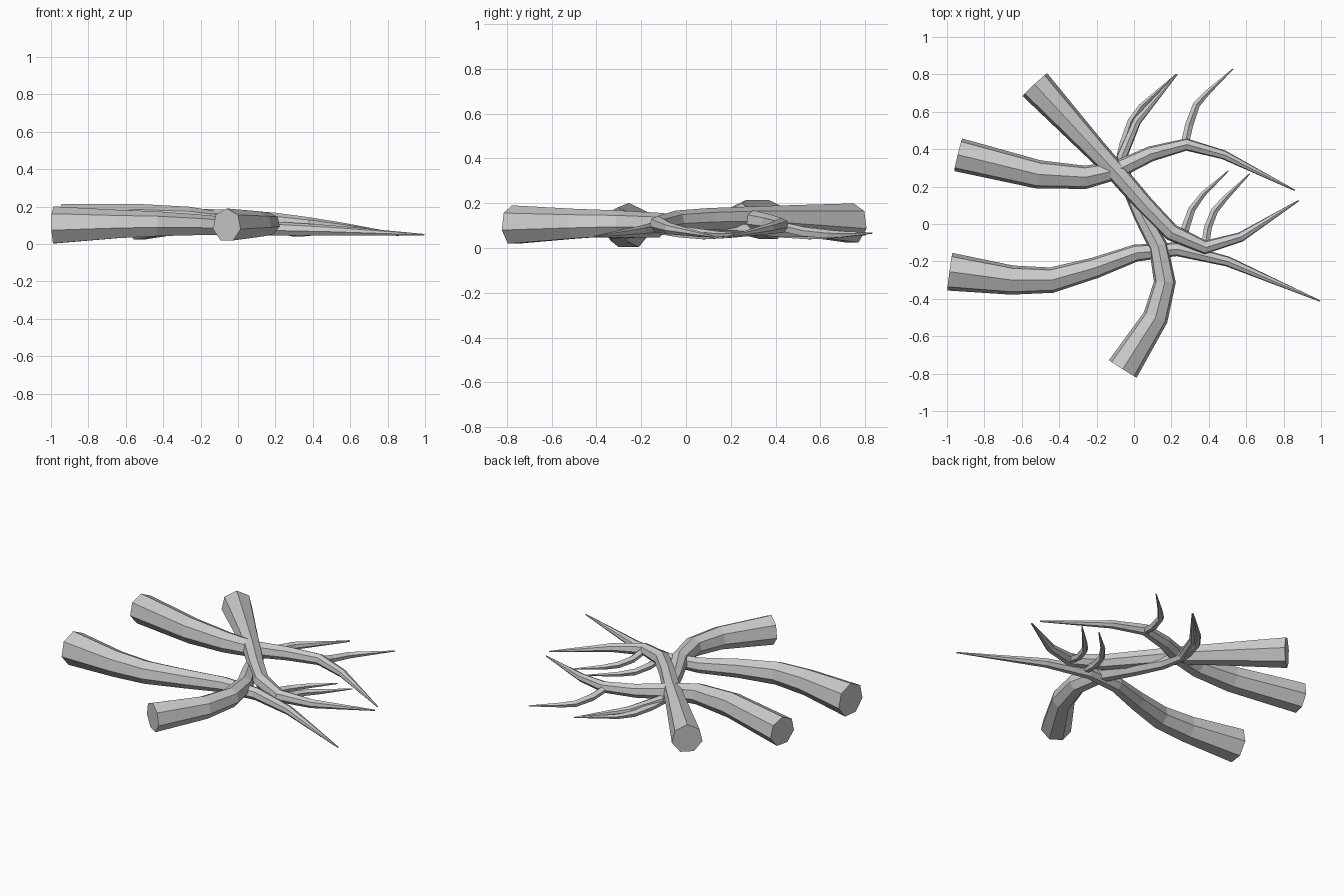
import bpy, bmesh, math
from mathutils import Vector

wood = bpy.data.materials.new("grey wood")
wood.diffuse_color = (0.6, 0.6, 0.6, 1)


def tube(name, path, sides):
    """Tapered faceted limb through (x, y, z, radius) points, capped at both ends."""
    bm = bmesh.new()
    pts = [Vector(p[:3]) for p in path]
    rings = []
    for i, p in enumerate(path):
        # average the neighbouring directions so each bend is mitred
        before = (pts[i] - pts[i - 1]).normalized() if i else Vector()
        after = (pts[i + 1] - pts[i]).normalized() if i < len(pts) - 1 else Vector()
        t = (before + after).normalized()
        side = t.cross(Vector((0, 0, 1))).normalized()
        up = side.cross(t)
        ring = []
        for k in range(sides):
            a = 2 * math.pi * k / sides
            ring.append(bm.verts.new(pts[i] + p[3] * (math.cos(a) * up + math.sin(a) * side)))
        rings.append(ring)
    for a, b in zip(rings, rings[1:]):
        for k in range(sides):
            j = (k + 1) % sides
            bm.faces.new((a[k], a[j], b[j], b[k]))
    bm.faces.new(rings[0])
    bm.faces.new(rings[-1])
    bmesh.ops.recalc_face_normals(bm, faces=bm.faces)
    mesh = bpy.data.meshes.new(name)
    bm.to_mesh(mesh)
    bm.free()
    mesh.materials.append(wood)
    bpy.context.collection.objects.link(bpy.data.objects.new(name, mesh))


# Main branches: thick sawn end first, thin tip last
tube("back_branch", [
    (-0.53, 0.745, 0.107, 0.092), (-0.21, 0.40, 0.127, 0.062), (-0.08, 0.26, 0.13, 0.054),
    (0.06, 0.10, 0.128, 0.05), (0.20, -0.045, 0.12, 0.047), (0.38, -0.125, 0.105, 0.038),
    (0.57, -0.07, 0.085, 0.027), (0.88, 0.125, 0.05, 0.004)], 7)
tube("upper_left_branch", [
    (-0.94, 0.37, 0.122, 0.092), (-0.51, 0.265, 0.135, 0.078), (-0.26, 0.25, 0.135, 0.064),
    (-0.10, 0.285, 0.122, 0.05), (0.09, 0.375, 0.108, 0.042), (0.28, 0.425, 0.10, 0.034),
    (0.48, 0.37, 0.085, 0.025), (0.86, 0.18, 0.047, 0.004)], 7)
tube("lower_left_branch", [
    (-0.985, -0.255, 0.097, 0.104), (-0.65, -0.30, 0.103, 0.08), (-0.44, -0.30, 0.105, 0.07),
    (-0.21, -0.235, 0.10, 0.058), (0.01, -0.155, 0.09, 0.047), (0.23, -0.135, 0.08, 0.038),
    (0.50, -0.20, 0.072, 0.028), (0.995, -0.412, 0.05, 0.004)], 7)
tube("front_branch", [
    (-0.06, -0.775, 0.10, 0.09), (0.115, -0.50, 0.105, 0.07), (0.165, -0.31, 0.108, 0.06),
    (0.13, -0.12, 0.105, 0.052), (0.04, 0.05, 0.095, 0.045), (-0.04, 0.22, 0.085, 0.036),
    (-0.065, 0.36, 0.08, 0.03), (0.015, 0.55, 0.07, 0.024), (0.23, 0.80, 0.06, 0.004)], 7)

# Side twigs curving away from each branch
twigs = {
    "upper_left_twig": [(0.27, 0.42, 0.095, 0.022), (0.295, 0.53, 0.07, 0.023),
                        (0.335, 0.64, 0.06, 0.02), (0.39, 0.70, 0.06, 0.015), (0.53, 0.83, 0.066, 0.003)],
    "lower_left_twig": [(0.26, -0.12, 0.08, 0.022), (0.275, -0.02, 0.065, 0.023),
                        (0.31, 0.08, 0.055, 0.02), (0.37, 0.16, 0.055, 0.015), (0.505, 0.285, 0.06, 0.003)],
    "back_twig": [(0.38, -0.12, 0.10, 0.022), (0.395, -0.02, 0.075, 0.022),
                  (0.43, 0.07, 0.065, 0.02), (0.49, 0.14, 0.06, 0.015), (0.62, 0.27, 0.062, 0.003)],
    "front_twig": [(-0.08, 0.32, 0.08, 0.024), (-0.055, 0.43, 0.065, 0.023),
                   (-0.015, 0.55, 0.055, 0.02), (0.04, 0.63, 0.053, 0.015), (0.225, 0.80, 0.062, 0.003)],
}
for name, path in twigs.items():
    tube(name, path, 5)
